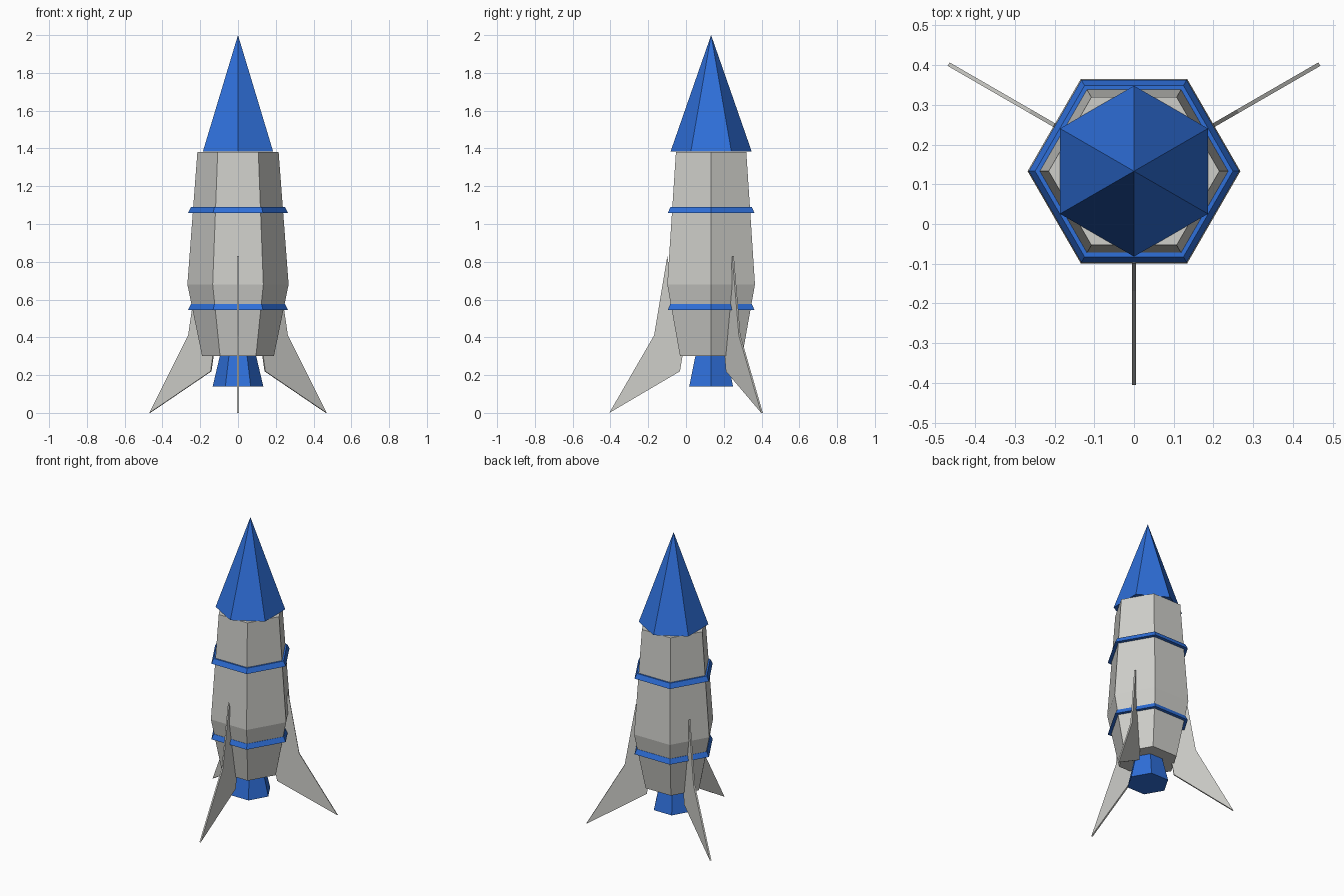
import bpy, bmesh, math
from mathutils import Vector, Matrix

if "Cube" in bpy.data.objects:
    bpy.data.objects.remove(bpy.data.objects["Cube"])

CY = 0.133  # y position of the rocket's axis


def material(name, rgb):
    m = bpy.data.materials.new(name)
    m.diffuse_color = (*rgb, 1)
    m.use_nodes = True
    m.node_tree.nodes["Principled BSDF"].inputs["Base Color"].default_value = m.diffuse_color
    return m


GREY = material("light grey", (0.62, 0.62, 0.59))
BLUE = material("blue", (0.028, 0.16, 0.70))


def finish(name, bm, mat):
    bmesh.ops.recalc_face_normals(bm, faces=bm.faces)
    me = bpy.data.meshes.new(name)
    bm.to_mesh(me)
    bm.free()
    me.materials.append(mat)
    ob = bpy.data.objects.new(name, me)
    ob.location = (0, CY, 0)
    bpy.context.collection.objects.link(ob)
    return ob


def hex_loft(name, profile, mat, turn=0.0, closed=False):
    """Six-sided solid from (radius, z) pairs; closed joins last ring to first."""
    bm = bmesh.new()
    rings = []
    for r, z in profile:
        if r == 0:
            rings.append([bm.verts.new((0, 0, z))] * 6)
        else:
            rings.append([bm.verts.new((r * math.cos(turn + i * math.pi / 3),
                                        r * math.sin(turn + i * math.pi / 3), z))
                          for i in range(6)])
    pairs = list(zip(rings, rings[1:]))
    if closed:
        pairs.append((rings[-1], rings[0]))
    for a, b in pairs:
        for i in range(6):
            j = (i + 1) % 6
            quad = [a[i], a[j], b[j], b[i]]
            bm.faces.new(list(dict.fromkeys(quad)))
    if not closed:
        for ring in (rings[0], rings[-1]):
            if ring[0] is not ring[1]:
                bm.faces.new(ring)
    return finish(name, bm, mat)


# hull, nose and engine
hex_loft("hull", [(0.19, 0.30), (0.268, 0.68), (0.215, 1.382)], GREY)
hex_loft("nose_cone", [(0.215, 1.383), (0, 2.0)], BLUE, turn=math.pi / 6)
hex_loft("engine_nozzle", [(0.134, 0.14), (0.094, 0.31)], BLUE)

# tapered trim bands around the hull
for name, z in (("upper_band", 1.058), ("lower_band", 0.545)):
    hex_loft(name, [(0.23, z), (0.265, z), (0.249, z + 0.032), (0.23, z + 0.032)],
             BLUE, closed=True)

# three thin swept fins, (distance from axis, z) outline
OUTLINE = [(0.165, 0.22), (0.539, 0.0), (0.302, 0.41), (0.232, 0.83),
           (0.21, 0.68), (0.15, 0.31)]
for k, name in enumerate(("front_fin", "right_fin", "left_fin")):
    bm = bmesh.new()
    face = bm.faces.new([bm.verts.new((r, -0.005, z)) for r, z in OUTLINE])
    ext = bmesh.ops.extrude_face_region(bm, geom=[face])
    moved = [g for g in ext["geom"] if isinstance(g, bmesh.types.BMVert)]
    bmesh.ops.translate(bm, verts=moved, vec=Vector((0, 0.01, 0)))
    bmesh.ops.rotate(bm, verts=bm.verts, cent=(0, 0, 0),
                     matrix=Matrix.Rotation(math.radians(-90 + 120 * k), 3, 'Z'))
    finish(name, bm, GREY)
